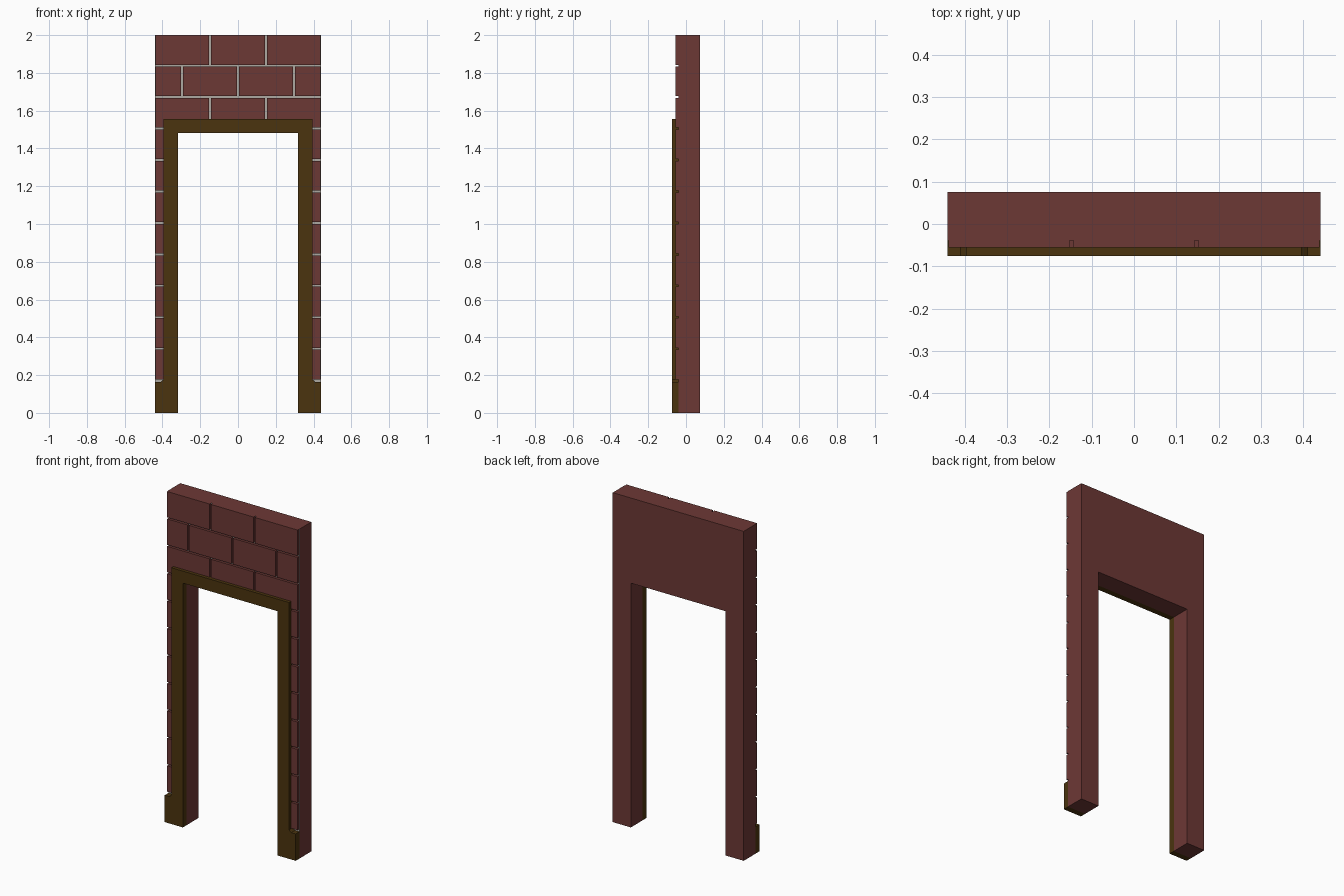
import bpy, bmesh
from mathutils import Vector

if "Cube" in bpy.data.objects:
    bpy.data.objects.remove(bpy.data.objects["Cube"])


def material(name, rgb):
    m = bpy.data.materials.new(name)
    m.diffuse_color = (*rgb, 1)
    m.use_nodes = True
    m.node_tree.nodes["Principled BSDF"].inputs["Base Color"].default_value = m.diffuse_color
    return m


BRICK = material("brick red", (0.152, 0.040, 0.036))
MORTAR = material("mortar grey", (0.42, 0.40, 0.36))
WOOD = material("dark brown trim", (0.070, 0.034, 0.0045))

HALF_W, OPEN_X, OPEN_Z = 0.44, 0.318, 1.483
BACK, WALL_F, BRICK_F, TRIM_F = 0.075, -0.039, -0.055, -0.075


def finish(name, bm, mats):
    bmesh.ops.recalc_face_normals(bm, faces=bm.faces)
    me = bpy.data.meshes.new(name)
    for m in mats:
        me.materials.append(m)
    bm.normal_update()
    if len(mats) > 1:  # front-facing faces take the second colour
        for f in bm.faces:
            f.material_index = 1 if f.normal.y < -0.9 else 0
    bm.to_mesh(me)
    bm.free()
    ob = bpy.data.objects.new(name, me)
    bpy.context.collection.objects.link(ob)
    return ob


def arch(name, right_outline, y0, y1, mats):
    """Mirror a right-hand x/z outline into an arch and extrude it along y."""
    pts = right_outline + [(-x, z) for x, z in reversed(right_outline)]
    bm = bmesh.new()
    face = bm.faces.new([bm.verts.new((x, y0, z)) for x, z in pts])
    out = bmesh.ops.extrude_face_region(bm, geom=[face])
    moved = [v for v in out["geom"] if isinstance(v, bmesh.types.BMVert)]
    bmesh.ops.translate(bm, verts=moved, vec=(0, y1 - y0, 0))
    return finish(name, bm, mats)


def add_box(bm, x0, x1, y0, y1, z0, z1):
    vs = bmesh.ops.create_cube(bm, size=1)["verts"]
    bmesh.ops.scale(bm, verts=vs, vec=(x1 - x0, y1 - y0, z1 - z0))
    bmesh.ops.translate(bm, verts=vs, vec=Vector((x0 + x1, y0 + y1, z0 + z1)) / 2)


# Wall core, with mortar on its front face
arch("wall_core", [(OPEN_X, OPEN_Z), (OPEN_X, 0), (HALF_W, 0), (HALF_W, 2)],
     WALL_F, BACK, [BRICK, MORTAR])

# Door trim with wider plinth feet
arch("door_trim", [(OPEN_X, OPEN_Z), (OPEN_X, 0), (HALF_W, 0), (HALF_W, 0.163),
                   (0.41, 0.163), (0.395, 0.176), (0.395, 1.556)],
     TRIM_F, WALL_F, [WOOD])

# Brick facing: three full courses over the door, narrow ends beside it
PITCH, HEIGHT, GAP, END = 0.1665, 0.157, 0.0095, 0.438
bm = bmesh.new()
for row in range(11):
    top = 2 - row * PITCH
    if row < 3:
        joints = [-0.148, 0.148] if row % 2 == 0 else [-0.296, 0, 0.296]
        starts = [-END] + [j + GAP / 2 for j in joints]
        ends = [j - GAP / 2 for j in joints] + [END]
        spans = list(zip(starts, ends))
    else:
        spans = [(-END, -0.37), (0.37, END)]
    for x0, x1 in spans:
        add_box(bm, x0, x1, BRICK_F, WALL_F + 0.002, top - HEIGHT, top)
finish("brick_facing", bm, [BRICK])
